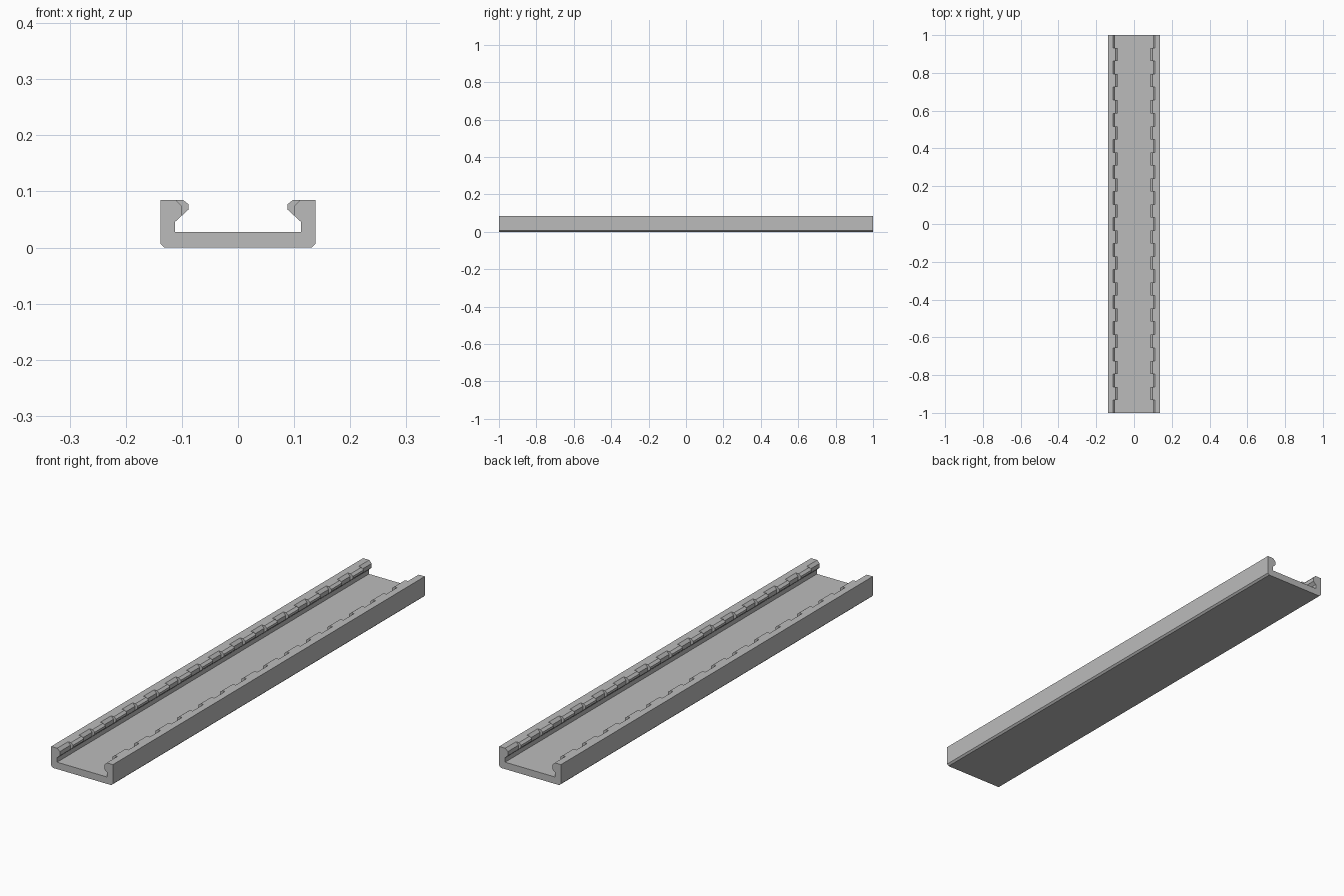
import bpy
import bmesh

if "Cube" in bpy.data.objects:
    bpy.data.objects.remove(bpy.data.objects["Cube"])

LENGTH = 2.0
SEGMENTS = 29                 # alternating gap / tooth, gaps at both ends
STEP = LENGTH / SEGMENTS

grey = bpy.data.materials.new("mid_grey")
grey.diffuse_color = (0.5, 0.5, 0.5, 1.0)
grey.use_nodes = True
grey.node_tree.nodes["Principled BSDF"].inputs["Base Color"].default_value = grey.diffuse_color


def extrude_profile(name, points, y0, y1):
    """Solid prism from an (x, z) outline, running along y."""
    bm = bmesh.new()
    face = bm.faces.new([bm.verts.new((x, y0, z)) for x, z in points])
    moved = bmesh.ops.extrude_face_region(bm, geom=[face])["geom"]
    verts = [v for v in moved if isinstance(v, bmesh.types.BMVert)]
    bmesh.ops.translate(bm, verts=verts, vec=(0, y1 - y0, 0))
    bmesh.ops.recalc_face_normals(bm, faces=bm.faces)
    mesh = bpy.data.meshes.new(name)
    bm.to_mesh(mesh)
    bm.free()
    mesh.materials.append(grey)
    obj = bpy.data.objects.new(name, mesh)
    bpy.context.collection.objects.link(obj)
    return obj


# Channel with chamfered base corners and small inward lips
right_half = [
    (0.131, 0.0), (0.1385, 0.007), (0.1385, 0.085), (0.111, 0.085),
    (0.100, 0.074), (0.100, 0.057), (0.112, 0.046), (0.112, 0.028),
]
left_half = [(-x, z) for x, z in reversed(right_half)]
extrude_profile("channel_rail", right_half + left_half, -LENGTH / 2, LENGTH / 2)

# Teeth that widen the lips on every second segment
tooth = [
    (0.100, 0.057), (0.088, 0.068), (0.088, 0.077),
    (0.098, 0.085), (0.111, 0.085), (0.100, 0.074),
]
start = -LENGTH / 2 + STEP
teeth = extrude_profile("lip_teeth", tooth, start, start + STEP)

array = teeth.modifiers.new("repeat", 'ARRAY')
array.count = SEGMENTS // 2
array.use_relative_offset = False
array.use_constant_offset = True
array.constant_offset_displace = (0, 2 * STEP, 0)

mirror = teeth.modifiers.new("other_side", 'MIRROR')
mirror.use_axis = (True, False, False)
mirror.use_mirror_merge = False
